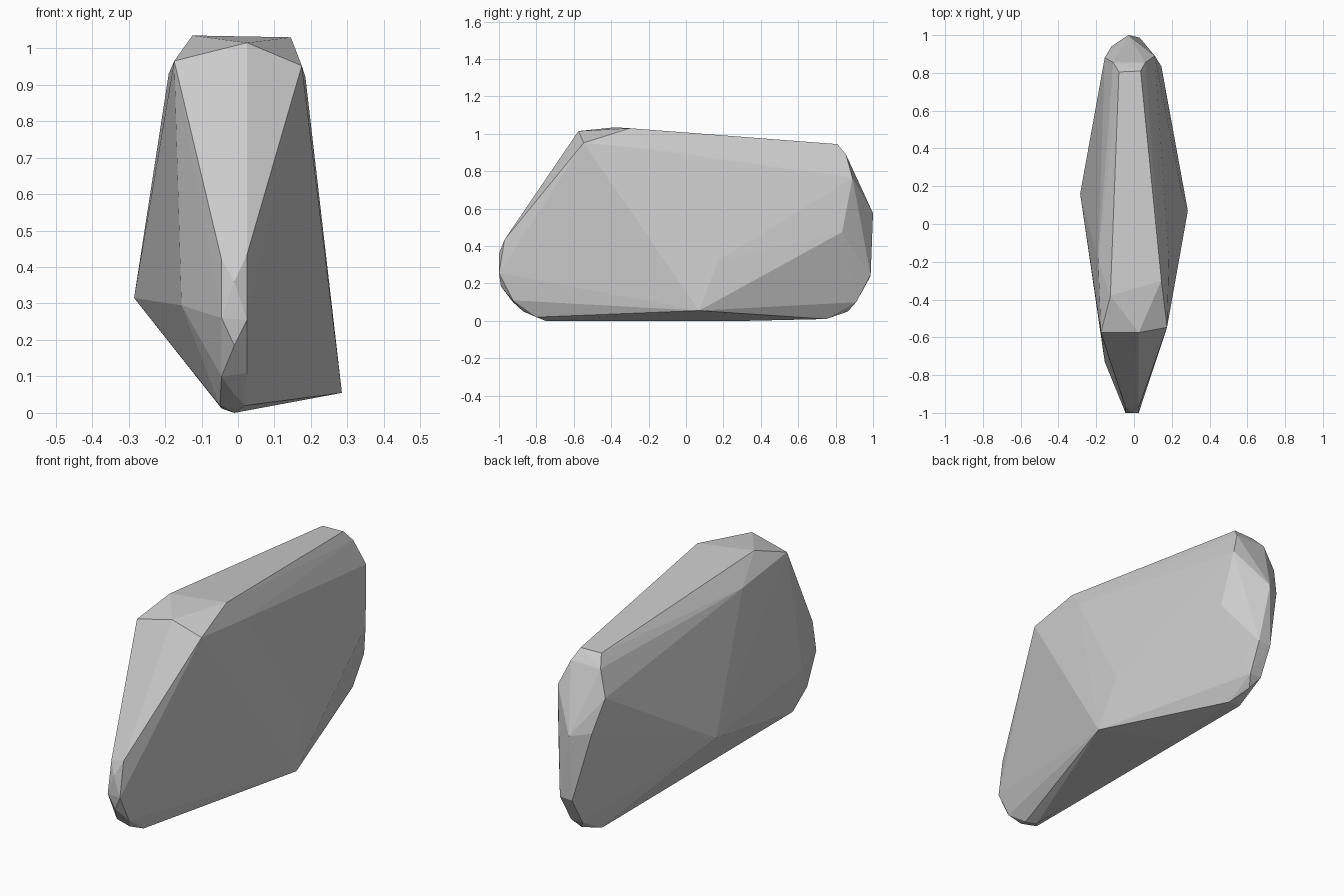
import bpy, bmesh

# Single stone colour
stone = bpy.data.materials.new("stone grey")
stone.diffuse_color = (0.6, 0.6, 0.6, 1)

# Corner points of the faceted boulder, grouped by region
crown = [(-.125, -.38, 1.035), (.145, -.30, 1.03), (.025, -.575, 1.015),
         (-.175, -.575, .965), (.175, -.547, .952),
         (-.19, -.19, .93), (.185, -.2, .92),
         (-.08, .805, .945), (.035, .81, .945)]
flanks = [(-.285, .16, .315), (.285, .07, .055), (-.155, -.73, .295),
          (.252, .17, .32), (.145, .835, .475)]
nose = [(-.045, -.97, .42), (.025, -.97, .435), (-.01, -1, .36),
        (-.045, -1, .26), (.025, -1, .255), (-.01, -.99, .185),
        (-.045, -.925, .1), (.025, -.925, .11), (-.01, -.87, .05)]
tail = [(-.11, .855, .89), (.06, .855, .89), (-.155, .88, .76),
        (.11, .89, .765), (-.03, 1, .575), (-.12, .94, .59),
        (.03, .987, .245), (-.04, .987, .24), (-.045, .91, .1),
        (.02, .91, .1), (-.01, .865, .05)]
base = [(-.05, -.8, .02), (.02, -.8, .02), (-.01, -.75, 0),
        (-.045, .75, .012), (.02, .75, .01), (-.01, .31, 0)]

# Wrap the corners in a convex shell of flat facets
bm = bmesh.new()
for p in crown + flanks + nose + tail + base:
    bm.verts.new(p)
hull = bmesh.ops.convex_hull(bm, input=bm.verts)
bmesh.ops.delete(bm, geom=[v for v in bm.verts if not v.link_faces], context='VERTS')
bmesh.ops.recalc_face_normals(bm, faces=bm.faces)

mesh = bpy.data.meshes.new("boulder")
bm.to_mesh(mesh)
bm.free()
mesh.materials.append(stone)
boulder = bpy.data.objects.new("boulder", mesh)
bpy.context.collection.objects.link(boulder)
